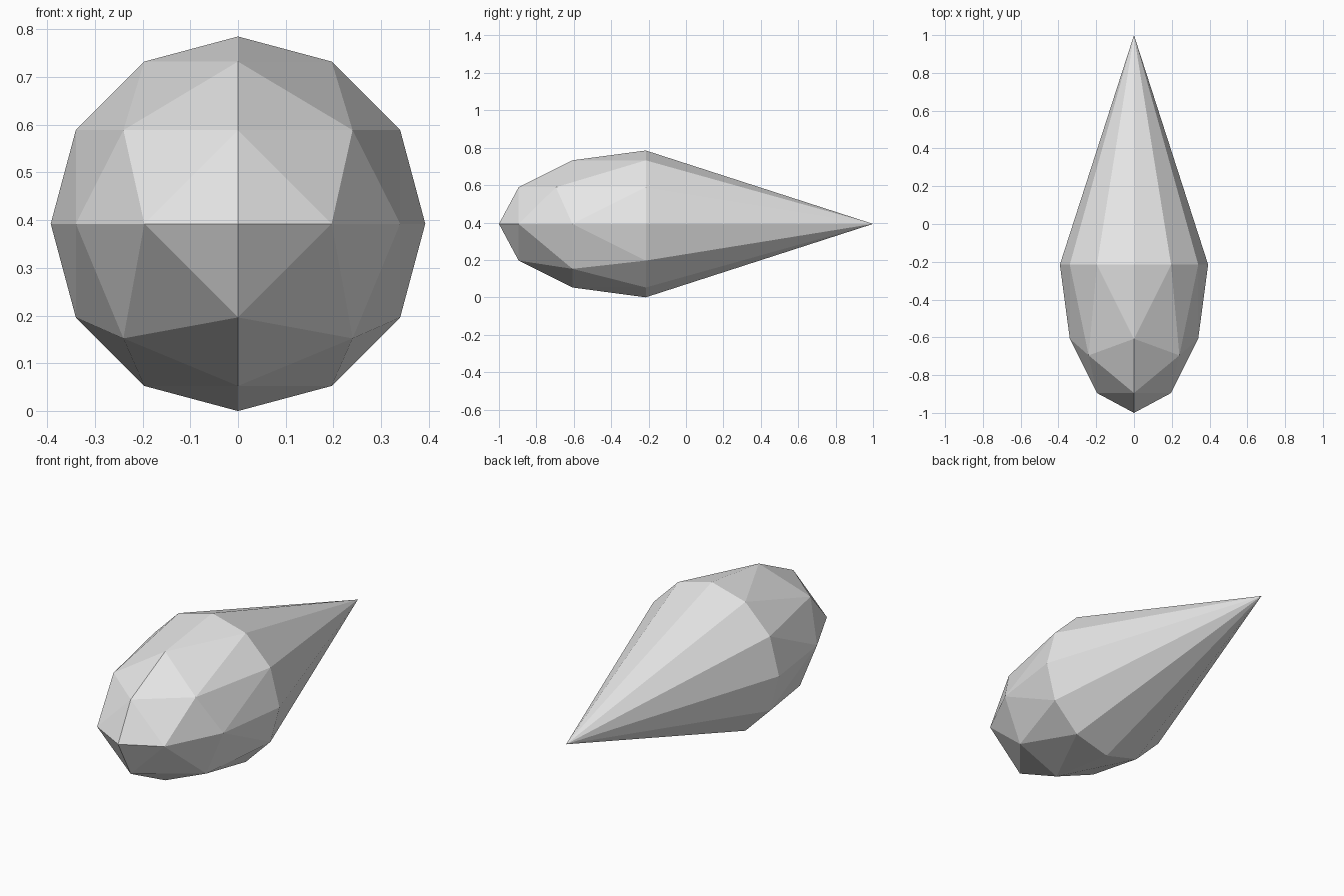
import bpy
import bmesh
from math import sin, radians
from mathutils import Vector

cube = bpy.data.objects.get("Cube")
if cube:
    bpy.data.objects.remove(cube, do_unlink=True)

RADIUS = 0.3925                               # rim radius and height of the axis
STRETCH = 2                                   # nose length relative to the radius
RIM_Y = -1 + STRETCH * RADIUS
TIP = Vector((0, 1, RADIUS))

grey = bpy.data.materials.new("light grey")
grey.use_nodes = True
grey.diffuse_color = (0.8, 0.8, 0.8, 1)
grey.node_tree.nodes["Principled BSDF"].inputs["Base Color"].default_value = (0.8, 0.8, 0.8, 1)


def nose_point(i, j, sx, sz):
    """Point of a one-eighth sphere, split in three steps along each edge."""
    k = 3 - i - j
    if i == j == k:
        p = (0.612, 0.612, 0.5) if sz > 0 else (0.612, 0.5, 0.612)
    else:
        p = [sin(radians(30 * n)) for n in (i, j, k)]
    return Vector((sx * p[0] * RADIUS, RIM_Y - STRETCH * p[1] * RADIUS,
                   RADIUS + sz * p[2] * RADIUS))


bm = bmesh.new()


def triangle(*points):
    bm.faces.new([bm.verts.new(p) for p in points])


for sx in (-1, 1):
    for sz in (-1, 1):
        def at(i, j):
            return nose_point(i, j, sx, sz)

        # Faceted rounded nose
        for i in range(3):
            for j in range(3 - i):
                triangle(at(i, j), at(i + 1, j), at(i, j + 1))
                if i + j < 2:
                    triangle(at(i + 1, j), at(i + 1, j + 1), at(i, j + 1))
        # Tapered tail
        for i in range(3):
            triangle(at(i, 0), at(i + 1, 0), TIP)

bmesh.ops.remove_doubles(bm, verts=bm.verts, dist=0.0005)
bmesh.ops.recalc_face_normals(bm, faces=bm.faces)

mesh = bpy.data.meshes.new("teardrop_body")
bm.to_mesh(mesh)
bm.free()
mesh.materials.append(grey)
body = bpy.data.objects.new("teardrop_body", mesh)
bpy.context.collection.objects.link(body)
